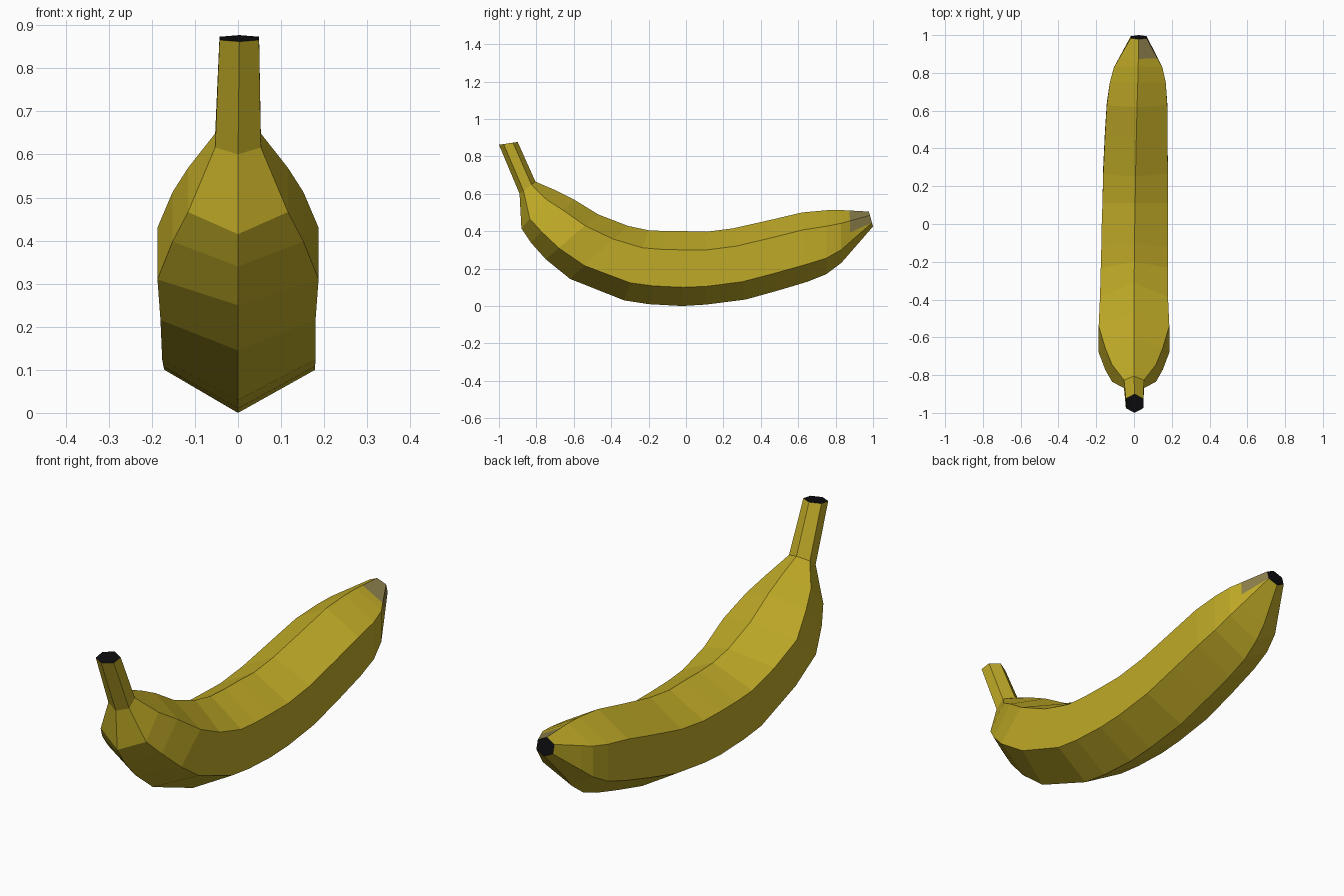
import bpy, bmesh
from mathutils import Vector

if "Cube" in bpy.data.objects:
    bpy.data.objects.remove(bpy.data.objects["Cube"])


def material(name, rgb):
    m = bpy.data.materials.new(name)
    m.diffuse_color = (*rgb, 1)
    m.use_nodes = True
    m.node_tree.nodes["Principled BSDF"].inputs["Base Color"].default_value = m.diffuse_color
    return m


# Hexagonal sections: underside y, z, upper ridge y, z, centre x, half width
RINGS = [
    (-1.00, .862, -.90, .877, .003, .046),   # stem end
    (-.89, .60, -.805, .665, 0, .053),       # stem base
    (-.88, .415, -.70, .62, 0, .116),        # shoulder
    (-.83, .34, -.60, .57, 0, .152),
    (-.75, .25, -.47, .49, 0, .187),
    (-.62, .145, -.31, .428, 0, .18),
    (-.33, .03, -.20, .405, .002, .178),
    (-.20, .01, -.10, .40, .003, .176),
    (-.02, .0, .0, .40, .004, .175),
    (.11, .008, .11, .397, .006, .173),
    (.32, .035, .25, .415, .008, .171),
    (.50, .085, .45, .46, .012, .166),
    (.65, .13, .62, .50, .016, .160),
    (.75, .17, .75, .512, .02, .148),
    (.83, .23, .83, .513, .022, .128),
    (1.0, .425, .978, .505, .025, .042),     # blossom tip
]
# Extra section just before the tip, where the bruise starts
a, b = RINGS[-2], RINGS[-1]
RINGS.insert(-1, tuple(p + (q - p) * .3 for p, q in zip(a, b)))

bm = bmesh.new()
loops = []
for by, bz, ty, tz, cx, w in RINGS:
    low, high = Vector((cx if w < .1 else 0, by, bz)), Vector((cx, ty, tz))
    loop = []
    for t, s in ((0, 0), (.25, 1), (.75, 1), (1, 0), (.75, -1), (.25, -1)):
        p = low.lerp(high, t)
        p.x = (p.x if s == 0 else cx + s * w)
        loop.append(bm.verts.new(p))
    loops.append(loop)

# Skin between neighbouring sections
skin = []
for r0, r1 in zip(loops, loops[1:]):
    skin.append([bm.faces.new((r0[i], r0[(i + 1) % 6], r1[(i + 1) % 6], r1[i]))
                 for i in range(6)])

# Dark cut ends
for loop in (loops[0], loops[-1]):
    bm.faces.new(loop).material_index = 1

# Bruise on the right of the tip: upper face, plus a wedge of the side face
skin[-1][2].material_index = 2
side = skin[-1][1]
tip_low = loops[-1][1].co.copy()
edge_mid = loops[-2][1].co.lerp(loops[-2][2].co, .45)
normal = (edge_mid - tip_low).cross(Vector((1, 0, 0)))
if normal.z < 0:
    normal.negate()
res = bmesh.ops.bisect_plane(bm, geom=[side, *side.edges, *side.verts], dist=1e-5,
                             plane_co=tip_low, plane_no=normal)
for f in res["geom"]:
    if isinstance(f, bmesh.types.BMFace) and f.is_valid:
        if (f.calc_center_median() - tip_low).dot(normal) > 0:
            f.material_index = 2

bmesh.ops.recalc_face_normals(bm, faces=bm.faces[:])
mesh = bpy.data.meshes.new("banana")
bm.to_mesh(mesh)
bm.free()
for m in (material("yellow peel", (.52, .40, .02)),
          material("black ends", (.004, .004, .005)),
          material("grey brown bruise", (.26, .21, .07))):
    mesh.materials.append(m)
obj = bpy.data.objects.new("banana", mesh)
bpy.context.collection.objects.link(obj)
